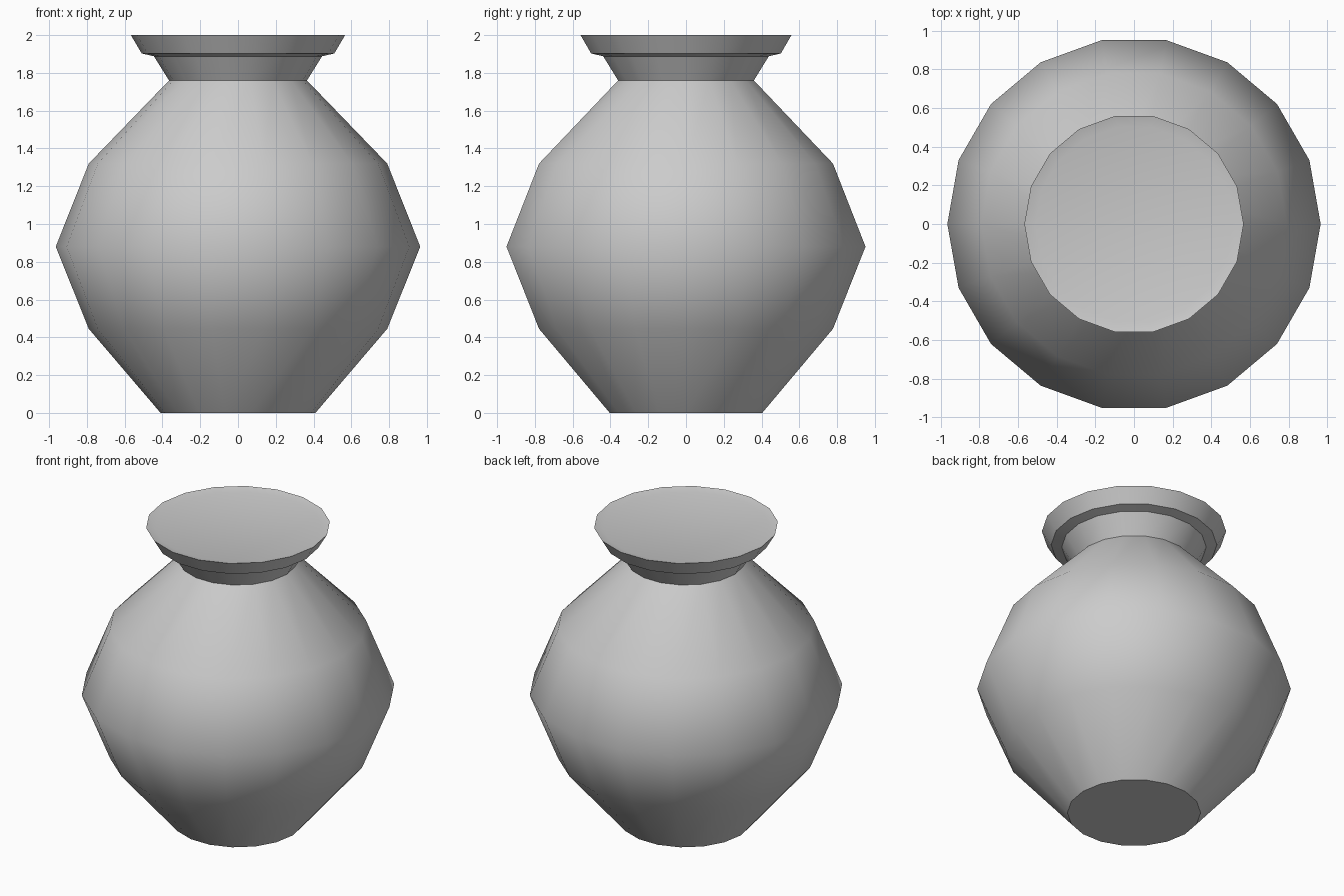
import bpy, bmesh, math

if "Cube" in bpy.data.objects:
    bpy.data.objects.remove(bpy.data.objects["Cube"])

SIDES = 18


def lathe(name, profile):
    """Spin a (radius, height) profile round z and cap both ends."""
    bm = bmesh.new()
    rings = []
    for r, z in profile:
        rings.append([bm.verts.new((r * math.cos(2 * math.pi * i / SIDES),
                                    r * math.sin(2 * math.pi * i / SIDES), z))
                      for i in range(SIDES)])
    for a, b in zip(rings, rings[1:]):
        for i in range(SIDES):
            j = (i + 1) % SIDES
            bm.faces.new((a[i], a[j], b[j], b[i]))
    bm.faces.new(rings[0][::-1])
    bm.faces.new(rings[-1])
    mesh = bpy.data.meshes.new(name)
    bm.to_mesh(mesh)
    bm.free()
    obj = bpy.data.objects.new(name, mesh)
    bpy.context.collection.objects.link(obj)
    bpy.ops.object.select_all(action='DESELECT')
    obj.select_set(True)
    bpy.context.view_layer.objects.active = obj
    bpy.ops.object.shade_smooth_by_angle(angle=math.radians(44))
    return obj


# Vase: foot, belly, shoulder, neck, flared lip, shallow recessed top
lathe("vase", [
    (0.41, 0.0), (0.79, 0.445), (0.965, 0.88), (0.79, 1.32), (0.365, 1.76),
    (0.445, 1.888), (0.51, 1.903), (0.567, 2.0), (0.51, 1.985),
])
